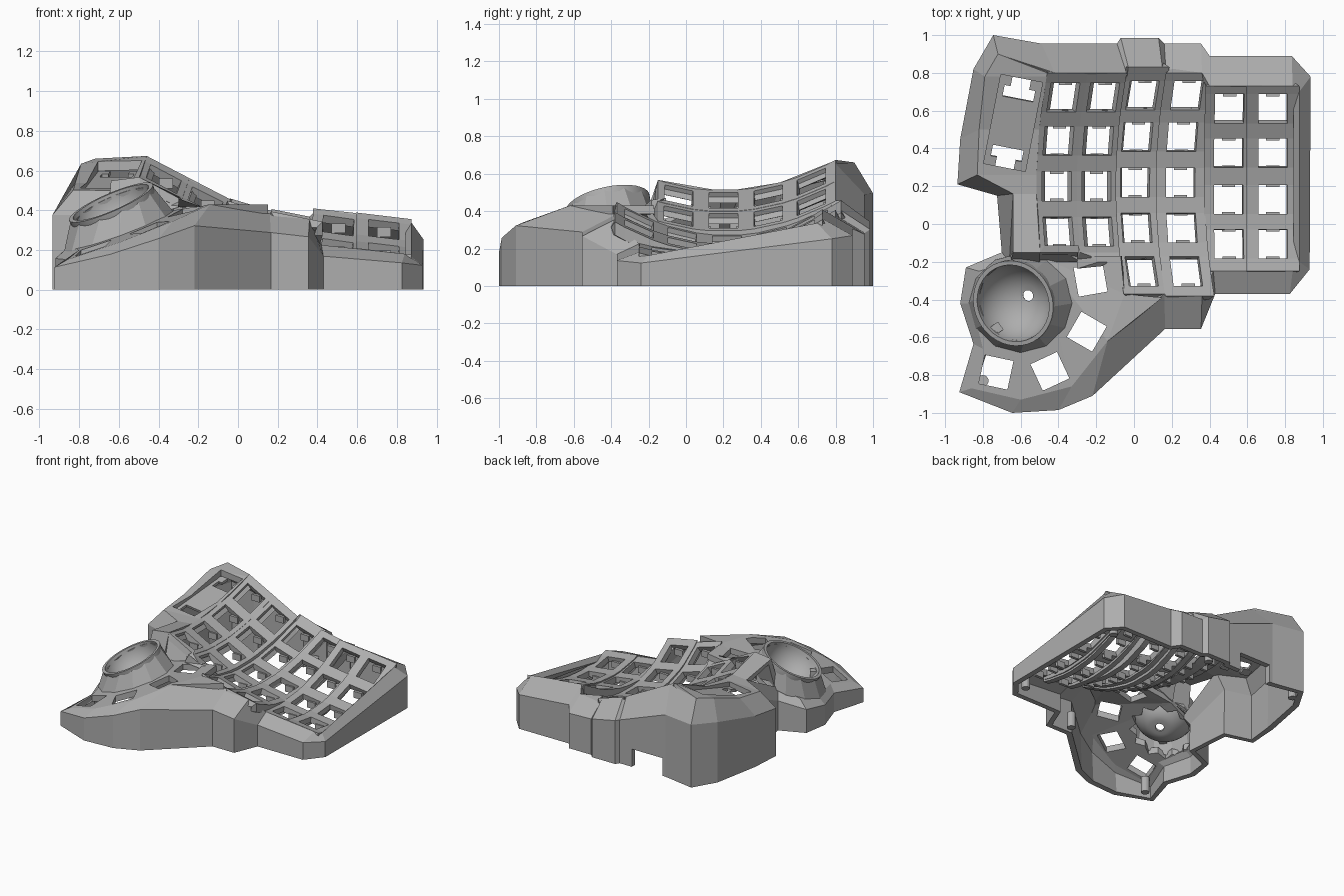
import bpy, bmesh, math
from mathutils import Matrix, Vector

default_cube = bpy.data.objects.get("Cube")
if default_cube:
    bpy.data.objects.remove(default_cube)

grey = bpy.data.materials.new("printed grey plastic")
grey.use_nodes = True
grey.diffuse_color = (0.42, 0.42, 0.42, 1)
grey.node_tree.nodes["Principled BSDF"].inputs["Base Color"].default_value = grey.diffuse_color


# ---------- helpers ----------
def finish(bm, name):
    mesh = bpy.data.meshes.new(name)
    bm.to_mesh(mesh)
    bm.free()
    mesh.materials.append(grey)
    obj = bpy.data.objects.new(name, mesh)
    bpy.context.collection.objects.link(obj)
    return obj


def apply(obj, kind, **settings):
    modifier = obj.modifiers.new(kind, kind)
    for key, value in settings.items():
        setattr(modifier, key, value)
    bpy.context.view_layer.objects.active = obj
    bpy.ops.object.modifier_apply(modifier=modifier.name)


def surface(name, points, faces, thickness, face_up=True):
    """Open sheet given thickness on its inner side."""
    bm = bmesh.new()
    verts = [bm.verts.new(p) for p in points]
    for face in faces:
        bm.faces.new([verts[i] for i in face])
    bm.normal_update()
    if face_up and sum(f.normal.z * f.calc_area() for f in bm.faces) < 0:
        bmesh.ops.reverse_faces(bm, faces=bm.faces)
    bmesh.ops.triangulate(bm, faces=[f for f in bm.faces if len(f.verts) > 4])
    loose = [v for v in bm.verts if not v.link_faces]
    bmesh.ops.delete(bm, geom=loose, context='VERTS')
    obj = finish(bm, name)
    apply(obj, 'SOLIDIFY', thickness=thickness, offset=-1)
    return obj


def grid_faces(rows, cols, keep=lambda r, c: True):
    return [(r * cols + c, r * cols + c + 1, (r + 1) * cols + c + 1, (r + 1) * cols + c)
            for r in range(rows - 1) for c in range(cols - 1) if keep(r, c)]


def add_box(bm, centre, size, turn=0, tilt=0):
    matrix = (Matrix.Translation(centre) @ Matrix.Rotation(math.radians(turn), 4, 'Z')
              @ Matrix.Rotation(math.radians(tilt), 4, 'X') @ Matrix.Diagonal((*size, 1)))
    bmesh.ops.create_cube(bm, size=1, matrix=matrix)


def cut(obj, boxes):
    for box in boxes:
        bm = bmesh.new()
        add_box(bm, *box)
        cutter = finish(bm, "cutter")
        cutter.hide_render = True
        apply(obj, 'BOOLEAN', object=cutter, operation='DIFFERENCE', solver='EXACT')
        bpy.data.objects.remove(cutter)


# ---------- key well description ----------
# name: centre x, half width, height, slope, curl, low y, bow, front y, back y, key rows
BACK_ROWS = (-.04, .2, .44, .67)
LONG_ROWS = (-.25, -.02, .22, .46, .68)
OUTER_ROWS = (-.105, .13, .375, .61)
COLUMNS = {
    "inner": (-.41, .107, .455, -.53, .45, .2, .16, -.15, .8, BACK_ROWS),
    "index": (-.2, .105, .345, -.5, .45, .2, .16, -.15, .8, BACK_ROWS),
    "middle": (.005, .115, .24, -.3, .5, .22, .17, -.37, .83, LONG_ROWS),
    "ring": (.245, .13, .2, -.2, .5, .2, .15, -.38, .8, LONG_ROWS),
    "little": (.5, .13, .17, -.14, .48, .05, .03, -.25, .73, OUTER_ROWS),
    "outer": (.735, .14, .15, -.12, .48, .05, 0, -.25, .73, OUTER_ROWS),
}


def column_point(column, dx, y):
    x, _, z, slope, curl, low, bow = column[:7]
    return (x + dx + bow * (y - .2) ** 2, y, z + slope * dx + curl * (y - low) ** 2)


def thumb_z(x, y):
    return min(.43, .41 + .36 * (x + .25) + .13 * (y + .57))


def platform_z(y):
    return min(.66, .5 + .4 * (y - .2) ** 2)


def top_z(x, y):
    if y < -.16 and x < .1:
        return thumb_z(x, y)
    if x < -.53:
        return platform_z(y)
    near = min(COLUMNS.values(), key=lambda c: abs(x - column_point(c, 0, y)[0]))
    return column_point(near, x - column_point(near, 0, y)[0], y)[2]


# ---------- key columns with square switch openings ----------
HOLE = .077
clips = bmesh.new()
for name, column in COLUMNS.items():
    half, front, back, keys = column[1], *column[7:]
    ys = [front] + [y + side * HOLE for y in keys for side in (-1, 1)] + [back]
    xs = (-half, -half, -HOLE, HOLE, half, half)
    points = []
    for y in ys:
        line = [Vector(column_point(column, dx, y)) for dx in xs]
        line[0].z -= .07
        line[-1].z -= .07
        points += line
    faces = grid_faces(len(ys), 6, lambda r, c: not (c == 2 and r % 2 == 1))
    surface(name + "_key_column", points, faces, .045)
    # switch clips hang under the front and back edges of each opening
    for y in keys:
        for side in (-1, 1):
            x, yy, z = column_point(column, 0, y + side * HOLE)
            add_box(clips, (x, yy, z - .055), (.07, .022, .05))
finish(clips, "switch_clips")

# ---------- outer shell: floor x, y then rim x, y, clockwise from the back ----------
OUTLINE = [
    (-.745, 1, -.72, .9), (-.49, .955, -.42, .8), (-.09, .955, -.04, .8),
    (-.07, .985, -.03, .83), (.13, .985, .15, .83), (.16, .955, .17, .8),
    (.355, .955, .36, .8), (.4, .89, .4, .73), (.835, .89, .84, .73),
    (.935, .78, .875, .7), (.93, -.24, .875, -.2), (.825, -.37, .84, -.25),
    (.43, -.37, .42, -.25), (.355, -.555, .36, -.38), (.165, -.555, .16, -.37),
    (-.22, -.91, -.14, -.62), (-.4, -.985, -.33, -.86), (-.645, -1, -.6, -.93),
    (-.925, -.89, -.86, -.87), (-.85, -.635, -.8, -.66), (-.92, -.42, -.86, -.42),
    (-.89, -.23, -.82, -.25), (-.7, -.15, -.66, -.2), (-.725, .15, -.64, .16),
    (-.935, .21, -.83, .26), (-.92, .45, -.82, .5), (-.85, .82, -.79, .78),
]
points, faces, count = [], [], len(OUTLINE)
for i, (x, y, rim_x, rim_y) in enumerate(OUTLINE):
    z = top_z(rim_x, rim_y)
    points += [(x, y, 0), (x, y, z * .75), (rim_x, rim_y, z)]
    j = (i + 1) % count
    for level in (0, 1):
        a, b = i * 3 + level, j * 3 + level
        faces.append((a, a + 1, b + 1, b))
shell = surface("outer_shell", points, faces, .045, face_up=False)
# cable opening in the back wall
cut(shell, [((-.33, .93, .04), (.27, .3, .2))])

# ---------- raised platform beside the well, with display opening ----------
inner = COLUMNS["inner"]
points = [(-.66, -.22, thumb_z(-.66, -.22)), (-.5, -.22, thumb_z(-.5, -.22))]
for y, left in ((-.15, -.64), (.16, -.64), (.26, -.83), (.5, -.82), (.78, -.79), (.9, -.72)):
    right = column_point(inner, -inner[1], min(y, .8))
    points += [(left, y, platform_z(y)), (right[0], min(y, .8), right[2])]
platform = surface("display_platform", points, grid_faces(7, 2), .045)
cut(platform, [((-.64, .535, .55), (.225, .48, .6), -11)])

display = bmesh.new()
spin = Matrix.Rotation(math.radians(-11), 3, 'Z')
for dx, dy, width, length in ((0, 0, .23, .27), (-.1, 0, .035, .5), (.1, 0, .035, .5),
                              (-.08, .22, .06, .06), (.08, .22, .06, .06),
                              (-.08, -.22, .06, .06), (.08, -.22, .06, .06)):
    offset = spin @ Vector((dx, dy, 0))
    add_box(display, Vector((-.64, .535, .525)) + offset + Vector((0, 0, dy * .25)),
            (width, length, .02), -11, 14)
finish(display, "display_tray")

# ---------- step between the well and the thumb area ----------
step = []
for name in ("inner", "index"):
    for side in (-1, 1):
        x, y, z = column_point(COLUMNS[name], side * COLUMNS[name][1], -.15)
        step += [(x, -.2, thumb_z(x, -.2) - .01), (x, y, z)]
surface("thumb_step", step, grid_faces(4, 2), .04)

# ---------- thumb plate with four fanned switch openings ----------
edge = [p[2:] for p in OUTLINE[15:23]]
edge += [(-.5, -.17), (-.07, -.17), (-.05, -.37), (.15, -.39)]
points = [(x, y, thumb_z(x, y)) for x, y in edge]
thumb_plate = surface("thumb_plate", points, [range(len(points))], .045)
THUMB_KEYS = ((-.23, -.295, 10), (-.25, -.57, -30), (-.445, -.78, 25), (-.73, -.785, -12))
BALL = Vector((-.64, -.42, .44))
cut(thumb_plate, [((x, y, .3), (.155, .155, .8), turn) for x, y, turn in THUMB_KEYS]
    + [((-.62, -.42, .3), (.34, .34, .8), turn) for turn in (0, 30, 60)])

# ---------- ball socket: lathed bowl with a drain hole, tilted outwards ----------
AXIS = Vector((-.39, -.2, .9)).normalized()
TILT = Matrix.Translation(BALL) @ AXIS.to_track_quat('Z', 'Y').to_matrix().to_4x4()
SIDES = 40
arc = [math.radians(8 + a * 82 / 10) for a in range(11)]
profile = [(.207 * math.sin(a), -.207 * math.cos(a)) for a in arc]
profile += [(.23 * math.sin(a), max(-.215, -.23 * math.cos(a))) for a in reversed(arc)]
profile.append(profile[0])
bm = bmesh.new()
rings = [[bm.verts.new(TILT @ Vector((r * math.cos(t), r * math.sin(t), z)))
          for t in (math.tau * s / SIDES for s in range(SIDES))] for r, z in profile]
for low, high in zip(rings, rings[1:]):
    for s in range(SIDES):
        n = (s + 1) % SIDES
        bm.faces.new((low[s], low[n], high[n], high[s]))
bmesh.ops.remove_doubles(bm, verts=bm.verts, dist=.0001)
bmesh.ops.recalc_face_normals(bm, faces=bm.faces)
bowl = finish(bm, "ball_socket")
bpy.ops.object.select_all(action='DESELECT')
bowl.select_set(True)
bpy.context.view_layer.objects.active = bowl
bpy.ops.object.shade_smooth_by_angle(angle=math.radians(35))

# small bearing holder on the bowl wall
bm = bmesh.new()
add_box(bm, (-.73, -.555, .30), (.06, .05, .06), 35)
finish(bm, "bearing_holder")

# faceted collar from the socket rim down to the thumb plate
FACETS = 12
points = []
for i in range(FACETS):
    t = math.tau * i / FACETS
    base_x, base_y = -.6 + .275 * math.cos(t), -.42 + .265 * math.sin(t)
    rim = Vector((base_x, base_y, BALL.z)) - BALL
    rim = (rim - AXIS * rim.dot(AXIS)).normalized() * .228 + BALL - AXIS * .015
    points += [(base_x, base_y, thumb_z(base_x, base_y) - .01), rim]
faces = [(i * 2, (i * 2 + 2) % len(points), (i * 2 + 3) % len(points), i * 2 + 1)
         for i in range(FACETS)]
surface("socket_collar", points, faces, .02)

# ---------- screw posts standing inside the walls ----------
bm = bmesh.new()
for x, y in ((.82, .75), (.81, -.24), (.05, .89), (-.74, .88), (-.8, -.83), (.2, -.46)):
    bmesh.ops.create_cone(bm, cap_ends=True, segments=16, radius1=.03, radius2=.03,
                          depth=.12, matrix=Matrix.Translation((x, y, .06)))
finish(bm, "screw_posts")
